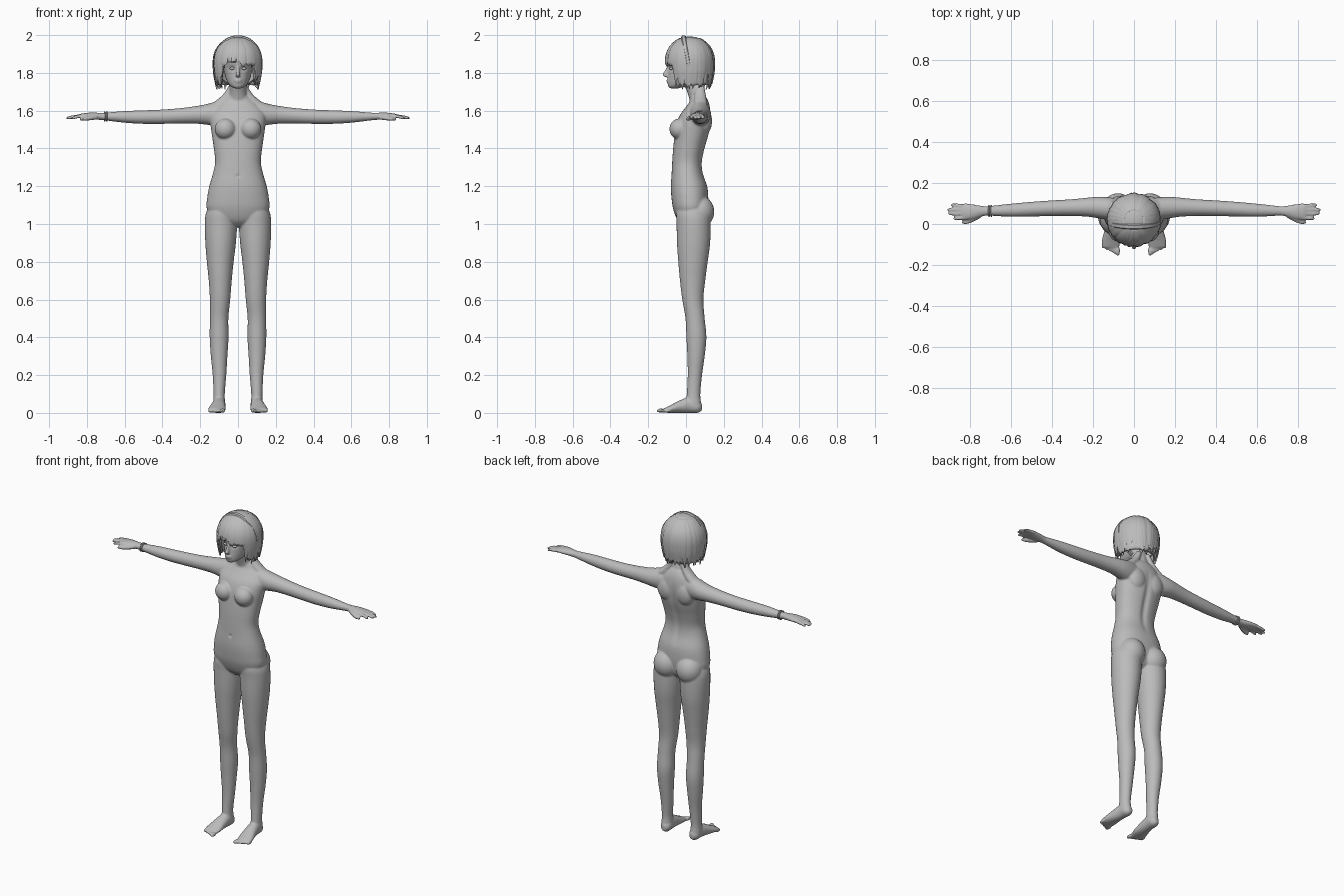
import bpy, bmesh, math, random
from mathutils import Vector, Matrix

if "Cube" in bpy.data.objects:
    bpy.data.objects.remove(bpy.data.objects["Cube"])

random.seed(4)
grey = bpy.data.materials.new("matte_grey")
grey.diffuse_color = (0.5, 0.5, 0.5, 1)
grey.use_nodes = True
grey.node_tree.nodes["Principled BSDF"].inputs["Base Color"].default_value = grey.diffuse_color


def spline(rows, steps=5):
    """Smoothly interpolate rows of numbers (Catmull-Rom)."""
    out = []
    for i in range(len(rows) - 1):
        p = [rows[max(0, min(len(rows) - 1, i + k))] for k in (-1, 0, 1, 2)]
        for s in range(steps):
            t = s / steps
            out.append([0.5 * (2 * b + (c - a) * t + (2 * a - 5 * b + 4 * c - d) * t * t
                               + (3 * b - a - 3 * c + d) * t ** 3) for a, b, c, d in zip(*p)])
    return out + [list(rows[-1])]


def loft(bm, rows, axis="z", sides=24, power=2.0):
    """Closed tube of ellipses; each row is x, y, z, radius, radius."""
    rings = []
    for x, y, z, a, b in spline(rows):
        ring = []
        for k in range(sides):
            t = 2 * math.pi * k / sides
            c, s = math.cos(t), math.sin(t)
            u = a * math.copysign(abs(c) ** (2 / power), c)
            v = b * math.copysign(abs(s) ** (2 / power), s)
            off = {"z": (u, v, 0), "x": (0, u, v), "y": (u, 0, v)}[axis]
            ring.append(bm.verts.new((x + off[0], y + off[1], z + off[2])))
        rings.append(ring)
    faces = [bm.faces.new((r[k], r[(k + 1) % sides], q[(k + 1) % sides], q[k]))
             for r, q in zip(rings, rings[1:]) for k in range(sides)]
    faces += [bm.faces.new(rings[0]), bm.faces.new(rings[-1])]
    bmesh.ops.recalc_face_normals(bm, faces=faces)


def ball(bm, centre, radii):
    m = Matrix.Translation(centre) @ Matrix.Diagonal((*radii, 1))
    bmesh.ops.create_uvsphere(bm, u_segments=24, v_segments=16, radius=1, matrix=m)


def finish(name, bm, angle=60):
    me = bpy.data.meshes.new(name)
    bm.to_mesh(me)
    bm.free()
    ob = bpy.data.objects.new(name, me)
    bpy.context.collection.objects.link(ob)
    me.materials.append(grey)
    bpy.context.view_layer.objects.active = ob
    ob.select_set(True)
    bpy.ops.object.shade_smooth_by_angle(angle=math.radians(angle))
    ob.select_set(False)
    return ob


# ---- body: overlapping masses fused into one skin ----
bm = bmesh.new()
# torso: height, half width, front, back
torso = [(0.985, .05, -.01, .06), (1.02, .13, -.045, .10), (1.08, .165, -.068, .115), (1.14, .163, -.077, .118),
         (1.20, .152, -.08, .112), (1.27, .132, -.076, .09), (1.33, .121, -.073, .086), (1.40, .128, -.068, .10),
         (1.47, .138, -.06, .12), (1.53, .146, -.05, .13), (1.58, .145, -.03, .131), (1.62, .118, 0, .126),
         (1.65, .085, .02, .118), (1.675, .055, .022, .105)]
loft(bm, [(0, (f + b) / 2, z, w, (b - f) / 2) for z, w, f, b in torso], sides=40, power=2.25)
# neck
loft(bm, [(0, .07, 1.60, .07, .04), (0, .062, 1.66, .052, .044), (0, .05, 1.70, .045, .044),
          (0, .035, 1.75, .045, .048), (0, .03, 1.80, .045, .05)])
# head: height, half width, front, back
head = [(1.718, .018, -.085, -.04), (1.728, .036, -.094, -.005), (1.745, .052, -.097, .05), (1.77, .064, -.096, .09),
        (1.80, .072, -.094, .11), (1.83, .076, -.095, .118), (1.86, .079, -.101, .12), (1.90, .078, -.093, .112),
        (1.94, .06, -.06, .085), (1.96, .03, -.02, .05)]
loft(bm, [(0, (f + b) / 2, z, w, (b - f) / 2) for z, w, f, b in head], sides=36)
# nose, lips
loft(bm, [(0, -.092, 1.84, .007, .008), (0, -.103, 1.81, .008, .011), (0, -.11, 1.79, .012, .015),
          (0, -.10, 1.778, .011, .012)], sides=16)
ball(bm, (0, -.094, 1.763), (.021, .011, .005))
ball(bm, (0, -.093, 1.753), (.018, .011, .006))

leg = [(1.12, .08, .03, .06, .07), (1.06, .087, .036, .082, .088), (1.0, .09, .04, .086, .09), (.9, .092, .04, .081, .088),
       (.8, .094, .037, .071, .078), (.7, .094, .035, .061, .067), (.6, .095, .036, .054, .056),
       (.5, .1, .048, .049, .051), (.4, .1, .055, .05, .053), (.3, .1, .053, .044, .046),
       (.2, .098, .047, .036, .038), (.1, .1, .04, .03, .036), (.05, .1, .04, .032, .04), (.02, .1, .04, .03, .038)]
foot = [(.097, .084, .03, .014, .018), (.098, .062, .034, .031, .034), (.1, .02, .042, .034, .042),
        (.105, -.03, .034, .039, .034), (.111, -.08, .021, .046, .021), (.114, -.115, .013, .042, .012)]
arm = [(.06, .07, 1.585, .05, .06), (.12, .075, 1.583, .055, .063), (.17, .08, 1.58, .053, .054), (.22, .082, 1.578, .047, .047),
       (.3, .08, 1.573, .041, .041), (.4, .077, 1.568, .038, .038), (.5, .072, 1.566, .036, .036),
       (.6, .067, 1.567, .032, .031), (.7, .064, 1.569, .024, .021), (.73, .063, 1.57, .024, .019),
       (.78, .06, 1.572, .035, .018), (.82, .06, 1.572, .04, .014), (.838, .06, 1.571, .037, .011)]
# finger base y, tip x, tip y
fingers = [(.031, .88, .026), (.05, .905, .05), (.069, .91, .07), (.087, .892, .092)]
for s in (-1, 1):
    loft(bm, [(s * x, y, z, a, b) for z, x, y, a, b in leg], sides=28)
    loft(bm, [(s * x, y, z, a, b) for x, y, z, a, b in foot], "y")
    loft(bm, [(s * x, y, z, a, b) for x, y, z, a, b in arm], "x")
    ball(bm, (s * .067, -.036, 1.503), (.056, .052, .055))   # bust
    ball(bm, (s * .078, .073, 1.065), (.079, .077, .085))    # buttock
    ball(bm, (s * .062, .1, 1.545), (.06, .038, .07))        # shoulder blade
    loft(bm, [(s * .03, .075, 1.74, .015, .02), (s * .055, .075, 1.685, .025, .03),
              (s * .10, .078, 1.635, .04, .035), (s * .15, .08, 1.60, .03, .035)], sides=16)
    for y0, x1, y1 in fingers:
        loft(bm, [(s * (.81 + (x1 - .81) * t), y0 + (y1 - y0) * t, 1.572 - .012 * t * t, r, r)
                  for t, r in ((0, .01), (.5, .0095), (.9, .008), (1, .004))], "x", 12)
    loft(bm, [(s * .745, .045, 1.566, .015, .013), (s * .785, .022, 1.56, .013, .012),
              (s * .815, .01, 1.556, .0105, .01), (s * .84, .006, 1.553, .005, .005)], "x", 12)
    for i in range(5):                                        # toes, big toe inside
        ball(bm, (s * (.08 + .0175 * i), -.131 + .0075 * i, .012 - .0006 * i),
             (.0125 if i == 0 else .0085, .025 if i == 0 else .021, .0115 - .0008 * i))
body = finish("body", bm)
mod = body.modifiers.new("fuse", "REMESH")
mod.mode, mod.voxel_size, mod.use_smooth_shade = "VOXEL", 0.0055, True
bpy.ops.object.modifier_apply(modifier=mod.name)
# soft hollows: eye sockets, spine furrow, navel
for v in body.data.vertices:
    x, y, z = v.co
    if y < -.05 and z > 1.7:
        v.co.y += .010 * math.exp(-((abs(x) - .03) / .016) ** 2 - ((z - 1.823) / .010) ** 2)
    elif y > .05 and 1.2 < z < 1.62:
        v.co.y -= .010 * math.exp(-(x / .018) ** 2) * math.sin(math.pi * (z - 1.2) / .42)
    elif y < -.04 and 1.2 < z < 1.3:
        v.co.y += .006 * math.exp(-(x / .008) ** 2 - ((z - 1.255) / .008) ** 2)
mod = body.modifiers.new("soften", "SMOOTH")
mod.factor, mod.iterations = 0.5, 4
bpy.ops.object.modifier_apply(modifier=mod.name)

# ---- eyes ----
bm = bmesh.new()
for s in (-1, 1):
    ball(bm, (s * .03, -.076, 1.823), (.014, .012, .008))
finish("eyes", bm)


# ---- hair: cap, hanging locks and a band ----
def scalp(a, z, grow=1.0):
    """Point on the hair surface; angle a is measured from the front."""
    if z > 1.86:
        r = math.sqrt(max(0, 1 - ((z - 1.86) / .135) ** 2))
    else:
        r = 1 - .10 * ((1.86 - z) / .14) ** 2
    return Vector((.125 * grow * r * math.sin(a), .02 - .125 * grow * r * math.cos(a), z))


def hem(a):
    """Lower edge of the hair: fringe in front, long at sides and back."""
    d = abs(math.degrees(math.atan2(math.sin(a), math.cos(a))))
    return 1.855 + (1.735 - 1.855) * min(1, max(0, (d - 38) / 22))


bm = bmesh.new()
N, M = 48, 14
grid = []
for i in range(N):
    a, col = 2 * math.pi * i / N, []
    for j in range(1, M + 1):
        t = j / M
        z = 1.86 + .13 * math.cos(t * math.pi) if t < .5 else 1.86 + (hem(a) - 1.86) * (2 * t - 1)
        if t < .5:
            z = 1.86 + .133 * math.cos(t * math.pi)
        col.append(bm.verts.new(scalp(a, z, .95)))
    grid.append(col)
top = bm.verts.new((0, .02, 1.993))
for i in range(N):
    p, q = grid[i], grid[(i + 1) % N]
    bm.faces.new((top, p[0], q[0]))
    for j in range(M - 1):
        bm.faces.new((p[j], p[j + 1], q[j + 1], q[j]))
bmesh.ops.recalc_face_normals(bm, faces=bm.faces)
cap = finish("hair_cap", bm)
mod = cap.modifiers.new("thickness", "SOLIDIFY")
mod.thickness, mod.offset = 0.012, -1

bm = bmesh.new()
for layer in range(2):
    for i in range(36):
        a0 = 2 * math.pi * (i + .5 * layer + random.uniform(-.25, .25)) / 36
        end = hem(a0) - random.uniform(-.01, .025)
        twist, grow = random.uniform(-.14, .14), random.uniform(.97, 1.03)
        width = random.uniform(.014, .021)
        rings = []
        for k in range(15):
            t = k / 14
            z = 1.86 + .125 * math.cos(t * math.pi) if t < .5 else 1.86 + (end - 1.86) * (2 * t - 1)
            a = a0 + twist * t * t
            c = scalp(a, z, grow)
            side = Vector((math.cos(a), math.sin(a), 0))
            out = Vector((math.sin(a), -math.cos(a), .6 if t < .4 else 0)).normalized()
            w = width * min(1, .25 + 2 * t) * min(1, 3.2 * (1 - t) + .06)
            rings.append([bm.verts.new(c + d) for d in (side * w, out * .006 * (w / width), -side * w, -out * .007)])
        for r, q in zip(rings, rings[1:]):
            for k in range(4):
                bm.faces.new((r[k], r[(k + 1) % 4], q[(k + 1) % 4], q[k]))
        bm.faces.new(rings[0])
        bm.faces.new(rings[-1])
bmesh.ops.recalc_face_normals(bm, faces=bm.faces)
finish("hair_locks", bm, 80)


def band(name, centre, u, v, ru, rv, half, thick, n=48):
    """Flat closed hoop in the plane of u and v."""
    bm, rings, w = bmesh.new(), [], u.cross(v).normalized()
    for k in range(n):
        t = 2 * math.pi * k / n
        d = u * math.cos(t) + v * math.sin(t)
        c = centre + u * ru * math.cos(t) + v * rv * math.sin(t)
        rings.append([bm.verts.new(c + w * p * half + d * q * thick) for p, q in ((1, 0), (.6, 1), (-.6, 1), (-1, 0))])
    for k in range(n):
        r, q = rings[k], rings[(k + 1) % n]
        for m in range(4):
            bm.faces.new((r[m], r[(m + 1) % 4], q[(m + 1) % 4], q[m]))
    bmesh.ops.recalc_face_normals(bm, faces=bm.faces)
    finish(name, bm, 50)


lean = Vector((0, -.18, 1)).normalized()
band("hair_band", Vector((0, .01, 1.862)), Vector((1, 0, 0)), lean, .122, .131, .013, .007)
# ---- bracelet on one wrist ----
for dx in (0, .011):
    band("bracelet", Vector((-.695 - dx, .064, 1.569)), Vector((0, 1, 0)), Vector((0, 0, 1)), .0255, .0225, .004, .004)
